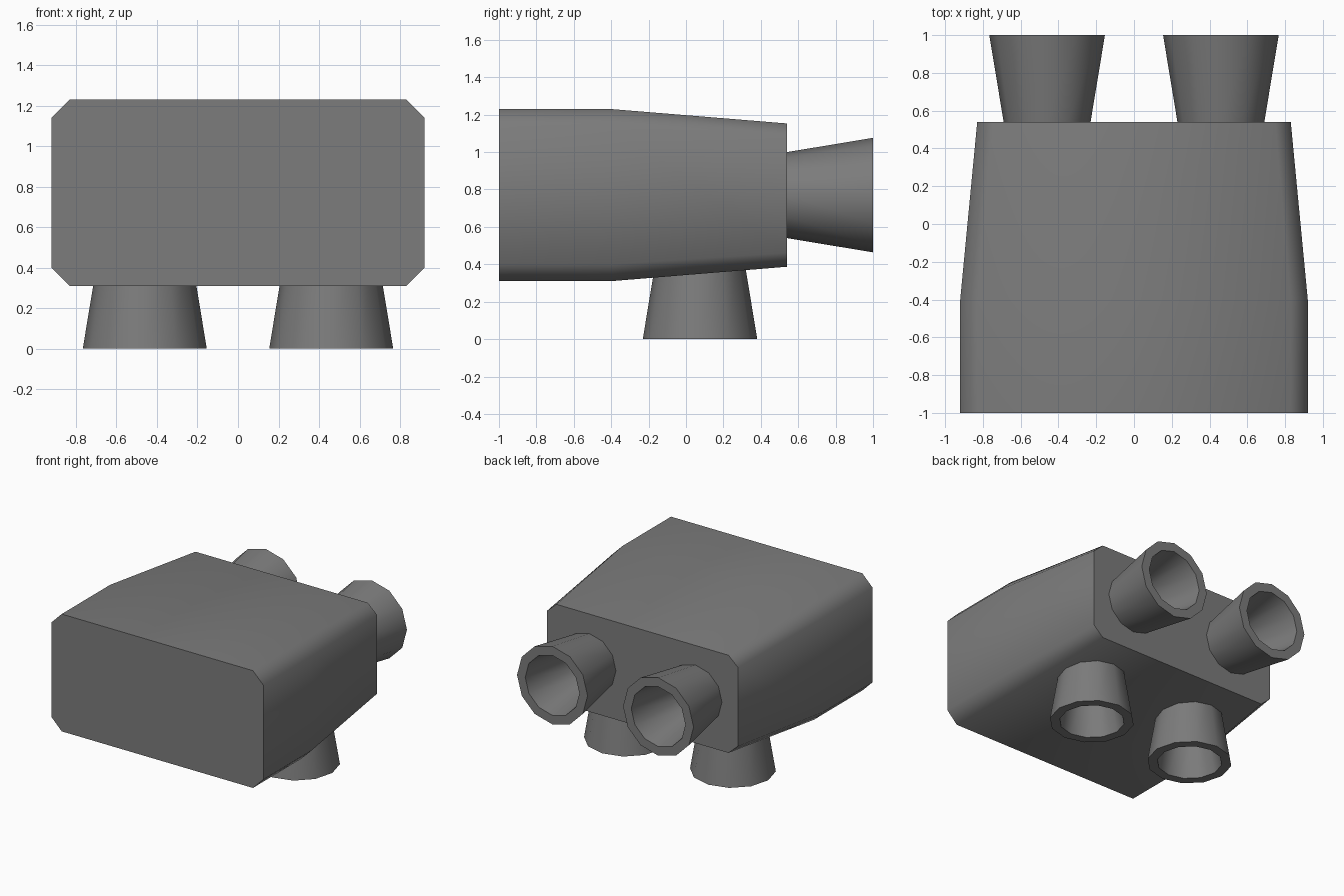
import bpy, bmesh, math
from mathutils import Matrix, Vector

if "Cube" in bpy.data.objects:
    bpy.data.objects.remove(bpy.data.objects["Cube"])

grey = bpy.data.materials.new("dark_grey")
grey.diffuse_color = (0.2, 0.2, 0.2, 1)
grey.use_nodes = True
grey.node_tree.nodes["Principled BSDF"].inputs["Base Color"].default_value = grey.diffuse_color


def loft(name, rings, cap_start, cap_end, matrix=Matrix()):
    """Skin a list of closed rings and smooth everything but sharp edges."""
    bm = bmesh.new()
    loops = [[bm.verts.new(matrix @ Vector(p)) for p in ring] for ring in rings]
    n = len(loops[0])
    for a, b in zip(loops, loops[1:]):
        for i in range(n):
            j = (i + 1) % n
            bm.faces.new((a[i], a[j], b[j], b[i]))
    if cap_start:
        bm.faces.new(loops[0][::-1])
    if cap_end:
        bm.faces.new(loops[-1])
    bm.normal_update()
    for f in bm.faces:
        f.smooth = True
    for e in bm.edges:
        if len(e.link_faces) == 2:
            e.smooth = e.calc_face_angle() < math.radians(50)
    mesh = bpy.data.meshes.new(name)
    bm.to_mesh(mesh)
    bm.free()
    mesh.materials.append(grey)
    obj = bpy.data.objects.new(name, mesh)
    bpy.context.collection.objects.link(obj)
    return obj


def chamfered_rect(y, hx, hz, cx, cz, mid=0.77):
    """Eight-point section, counter-clockwise seen from the back (+y)."""
    pts = [(hx, hz - cz), (hx, cz - hz), (hx - cx, -hz), (cx - hx, -hz),
           (-hx, cz - hz), (-hx, hz - cz), (cx - hx, hz), (hx - cx, hz)]
    return [(x, y, mid + z) for x, z in pts]


def circle(r, z, n=12):
    return [(r * math.cos(math.tau * i / n), r * math.sin(math.tau * i / n), z)
            for i in range(n)]


# Main body: straight front section, tapering to the back
loft("body", [chamfered_rect(-1.0, 0.92, 0.46, 0.09, 0.09),
              chamfered_rect(-0.4, 0.92, 0.46, 0.09, 0.09),
              chamfered_rect(0.54, 0.83, 0.383, 0.083, 0.075)], True, True)

# Flared hollow nozzles: outer wall, rim, inner wall, floor
nozzle = [circle(0.23, 0), circle(0.306, 0.46),
          circle(0.235, 0.46), circle(0.155, 0.01)]
for side, label in ((-1, "left"), (1, "right")):
    back = Matrix.Translation((side * 0.46, 0.54, 0.77)) @ Matrix.Rotation(-math.pi / 2, 4, 'X')
    loft(label + "_back_nozzle", nozzle, False, True, back)
    down = Matrix.Translation((side * 0.46, 0.075, 0.46)) @ Matrix.Rotation(math.pi, 4, 'X')
    loft(label + "_bottom_nozzle", nozzle, False, True, down)
